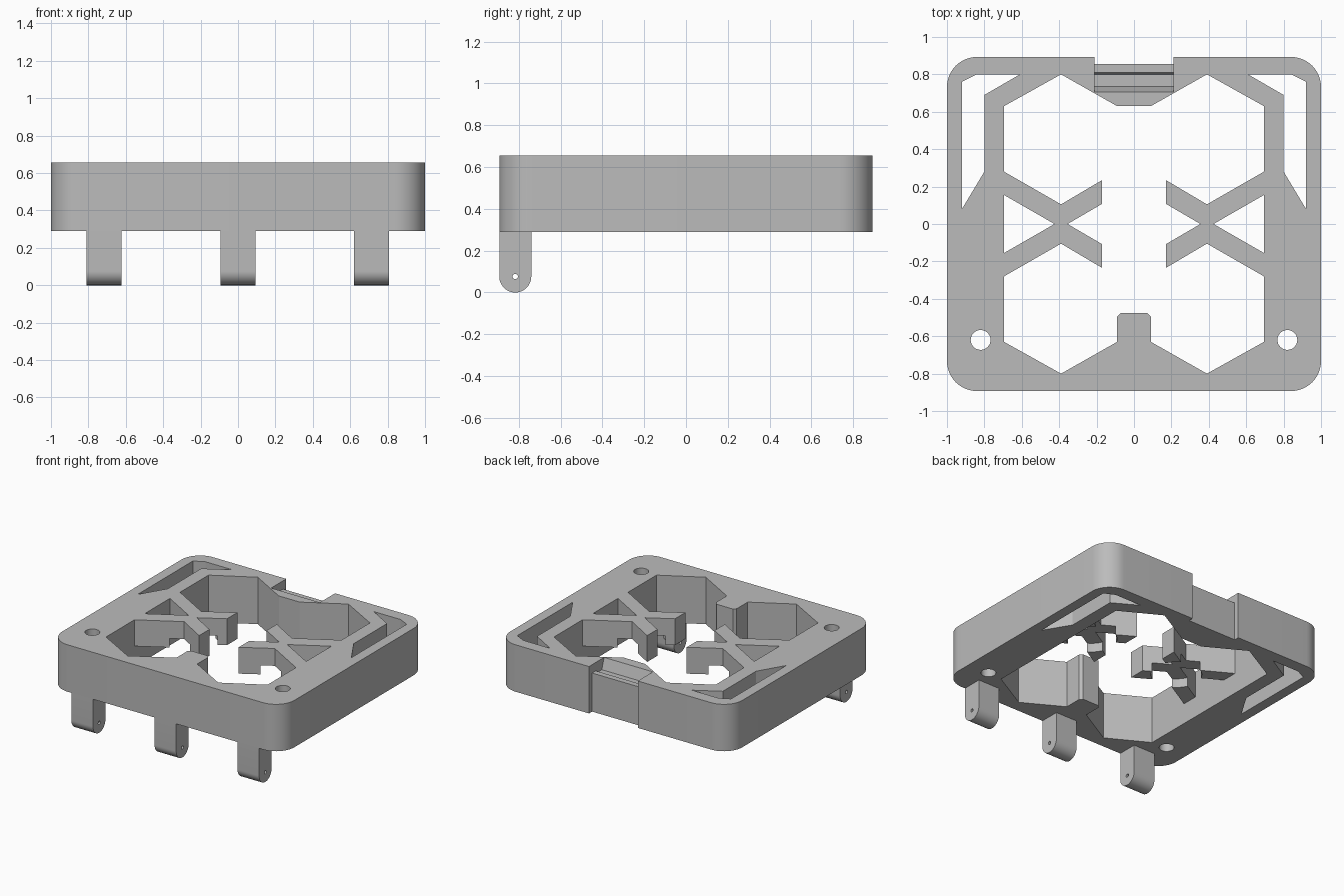
import bpy, bmesh, math

if "Cube" in bpy.data.objects:
    bpy.data.objects.remove(bpy.data.objects["Cube"], do_unlink=True)

BOTTOM, TOP = 0.29, 0.655
HALF_X, HALF_Y = 1.0, 0.893

grey = bpy.data.materials.new("plain grey")
grey.use_nodes = True
grey.diffuse_color = (0.5, 0.5, 0.5, 1)
grey.node_tree.nodes["Principled BSDF"].inputs["Base Color"].default_value = (0.5, 0.5, 0.5, 1)


def prism(name, outline, low, high, axis="z"):
    """Extrude an outline along z, or a (y, z) outline along x."""
    bm = bmesh.new()
    place = (lambda u, v: (u, v, low)) if axis == "z" else (lambda u, v: (low, u, v))
    face = bm.faces.new([bm.verts.new(place(u, v)) for u, v in outline])
    moved = bmesh.ops.extrude_face_region(bm, geom=[face])["geom"]
    shift = (0, 0, high - low) if axis == "z" else (high - low, 0, 0)
    bmesh.ops.translate(bm, vec=shift, verts=[g for g in moved if isinstance(g, bmesh.types.BMVert)])
    bmesh.ops.recalc_face_normals(bm, faces=bm.faces)
    mesh = bpy.data.meshes.new(name)
    bm.to_mesh(mesh)
    bm.free()
    mesh.materials.append(grey)
    obj = bpy.data.objects.new(name, mesh)
    bpy.context.collection.objects.link(obj)
    return obj


def arc(cx, cy, r, start, end, steps):
    angles = [math.radians(start + (end - start) * i / steps) for i in range(steps + 1)]
    return [(cx + r * math.cos(a), cy + r * math.sin(a)) for a in angles]


def circle(cx, cy, r, steps=32):
    return arc(cx, cy, r, 0, 360, steps)[:-1]


def flip_x(points):
    return [(-x, y) for x, y in reversed(points)]


def select_only(obj):
    bpy.ops.object.select_all(action="DESELECT")
    obj.select_set(True)
    bpy.context.view_layer.objects.active = obj


def cut(obj, cutter):
    mod = obj.modifiers.new("cut", "BOOLEAN")
    mod.operation = "DIFFERENCE"
    mod.solver = "EXACT"
    mod.object = cutter
    select_only(obj)
    bpy.ops.object.modifier_apply(modifier=mod.name)
    bpy.data.objects.remove(cutter, do_unlink=True)


def smooth(obj):
    select_only(obj)
    bpy.ops.object.shade_smooth_by_angle(angle=math.radians(25))


# Rounded frame
r = 0.16
outline = []
for sx, sy, start in ((1, 1, 0), (-1, 1, 90), (-1, -1, 180), (1, -1, 270)):
    outline += arc(sx * (HALF_X - r), sy * (HALF_Y - r), r, start, start + 90, 12)
frame = prism("frame", outline, BOTTOM, TOP)

# Central opening made of joined hexagons, with a tab front and back
left_edge = [(-0.09, 0.63), (-0.39, 0.80), (-0.695, 0.63), (-0.695, -0.63), (-0.39, -0.80),
             (-0.09, -0.63), (-0.09, -0.495), (-0.07, -0.475)]
cut(frame, prism("opening", left_edge + flip_x(left_edge), 0, 1))

# Corner slots and screw holes
slot = [(-0.92, 0.08), (-0.92, 0.76), (-0.84, 0.80), (-0.61, 0.80), (-0.80, 0.69), (-0.80, 0.28)]
for points in (slot, flip_x(slot), circle(-0.82, -0.62, 0.053), circle(0.82, -0.62, 0.053)):
    cut(frame, prism("hole", points, 0, 1))

# Latch recess in the back wall
latch = [(0.855, 0.1), (0.855, 0.59), (0.81, 0.59), (0.80, 0.57), (0.735, 0.57),
         (0.707, TOP), (0.707, 0.8), (1, 0.8), (1, 0.1)]
cut(frame, prism("latch_recess", latch, -0.21, 0.21, "x"))
smooth(frame)

# Crossed inner arms, bored out from below at the crossing
upper = [(-0.70, 0.283), (-0.39, 0.105), (-0.17, 0.235), (-0.17, 0.108), (-0.355, 0)]
lower = [(x, -y) for x, y in reversed(upper[:-1])]
cross = upper + lower + [(-0.70, -0.158), (-0.425, 0), (-0.70, 0.158)]
for name, side, points in (("right_cross", -1, cross), ("left_cross", 1, flip_x(cross))):
    arms = prism(name, points, 0.45, TOP)
    cut(arms, prism("bore", circle(side * 0.39, 0, 0.18), 0.3, 0.52))
    smooth(arms)

# Hinge lugs with rounded ends and pin holes
r = 0.0765
mid = r - HALF_Y
profile = [(mid - r, BOTTOM)] + arc(mid, r, r, 180, 360, 24) + [(mid + r, BOTTOM)]
for name, x in (("right_lug", -0.716), ("middle_lug", 0), ("left_lug", 0.714)):
    lug = prism(name, profile, x - 0.093, x + 0.093, "x")
    cut(lug, prism("pin_hole", circle(mid, r, 0.013, 16), x - 0.2, x + 0.2, "x"))
    smooth(lug)
